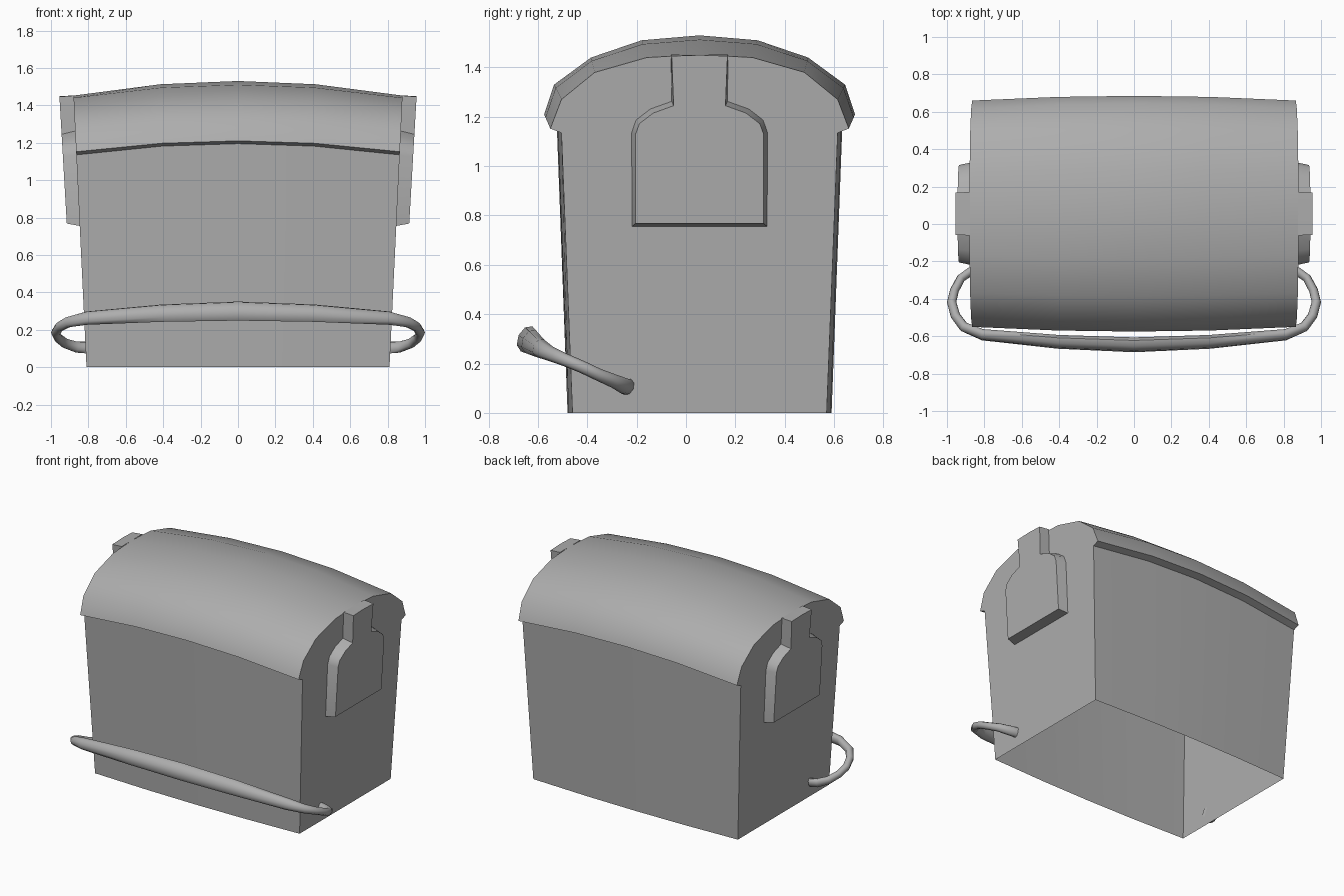
import bpy, bmesh, math
from mathutils import Vector

if "Cube" in bpy.data.objects:
    bpy.data.objects.remove(bpy.data.objects["Cube"])

CY = 0.055  # symmetry plane of the bin in y
grey = bpy.data.materials.new("dark_grey")
grey.diffuse_color = (0.42, 0.42, 0.42, 1)
grey.use_nodes = True
grey.node_tree.nodes["Principled BSDF"].inputs["Base Color"].default_value = grey.diffuse_color


def wall_x(z):
    return 0.81 + 0.048 * z


def finish(name, bm, angle=40):
    bmesh.ops.remove_doubles(bm, verts=bm.verts, dist=1e-5)
    bmesh.ops.recalc_face_normals(bm, faces=bm.faces)
    me = bpy.data.meshes.new(name)
    bm.to_mesh(me)
    bm.free()
    me.materials.append(grey)
    ob = bpy.data.objects.new(name, me)
    bpy.context.collection.objects.link(ob)
    bpy.ops.object.select_all(action='DESELECT')
    ob.select_set(True)
    bpy.context.view_layer.objects.active = ob
    bpy.ops.object.shade_smooth_by_angle(angle=math.radians(angle))
    return ob


def loft(name, half, skip=()):
    """half: (end offset, end z, middle offset, middle z) from front edge to the ridge."""
    prof = [(CY - a, b, CY - c, d) for a, b, c, d in half]
    prof += [(CY + a, b, CY + c, d) for a, b, c, d in reversed(half) if a > 0]
    bm = bmesh.new()
    rings = []
    for t in (-1, -0.47, 0, 0.47, 1):
        k = t * t
        rings.append([bm.verts.new((t * wall_x(b), c + (a - c) * k, d + (b - d) * k))
                      for a, b, c, d in prof])
    for r, s in zip(rings, rings[1:]):
        for i in range(len(prof) - 1):
            if i not in skip:
                bm.faces.new((r[i], r[i + 1], s[i + 1], s[i]))
    bm.faces.new(rings[0])
    bm.faces.new(rings[-1])
    return finish(name, bm)


# Tapered body, open at the bottom and under the lid
loft("body", [(0.515, 0, 0.535, 0), (0.56, 1.14, 0.58, 1.20)], skip=(1,))

# Domed lid with overhanging lip
loft("lid", [(0.56, 1.135, 0.58, 1.195), (0.605, 1.152, 0.63, 1.21),
             (0.56, 1.27, 0.59, 1.33), (0.425, 1.38, 0.44, 1.44),
             (0.215, 1.44, 0.235, 1.51), (0, 1.452, 0, 1.53)])

# Side lifting pockets: (base offset, base z, face offset, face z)
POCKET = [(0.274, 0.755, 0.260, 0.768), (0.276, 1.135, 0.260, 1.128),
          (0.258, 1.187, 0.244, 1.172), (0.200, 1.232, 0.188, 1.215),
          (0.113, 1.263, 0.105, 1.245),
          (0.116, 1.452, 0.113, 1.446), (0, 1.452, 0, 1.450)]
pts = [(CY - a, b, CY - c, d) for a, b, c, d in POCKET]
pts += [(CY + a, b, CY + c, d) for a, b, c, d in reversed(POCKET) if a > 0]
for side, label in ((1, "right"), (-1, "left")):
    bm = bmesh.new()
    base = [bm.verts.new((side * (wall_x(b) - 0.002), a, b)) for a, b, c, d in pts]
    face = [bm.verts.new((side * (0.915 + (d - 0.76) * 0.058), c, d)) for a, b, c, d in pts]
    for i in range(len(pts)):
        j = (i + 1) % len(pts)
        bm.faces.new((base[i], base[j], face[j], face[i]))
    bm.faces.new(face)
    ob = finish("pocket_" + label, bm)
    # open shell: make sure it faces outward
    big = max(ob.data.polygons, key=lambda p: p.area)
    if big.normal.x * side < 0:
        ob.data.flip_normals()

# Front bar: x, y, z, in-plane radius, out-of-plane radius
BAR = [(0.815, -0.235, 0.105, 0.024, 0.034), (0.865, -0.248, 0.108, 0.024, 0.033),
       (0.925, -0.290, 0.128, 0.024, 0.028), (0.960, -0.355, 0.155, 0.024, 0.025),
       (0.975, -0.418, 0.185, 0.025, 0.025), (0.955, -0.490, 0.215, 0.026, 0.026),
       (0.910, -0.550, 0.240, 0.028, 0.030), (0.810, -0.592, 0.262, 0.029, 0.039),
       (0.405, -0.630, 0.289, 0.034, 0.051), (0, -0.646, 0.300, 0.036, 0.056)]
path = BAR + [(-p[0],) + p[1:] for p in reversed(BAR[:-1])]
up = Vector((0, 0.42, 0.91)).normalized()
bm = bmesh.new()
rings = []
SIDES = 8
for i, p in enumerate(path):
    a = Vector(path[max(i - 1, 0)][:3])
    b = Vector(path[min(i + 1, len(path) - 1)][:3])
    t = (b - a).normalized()
    n = t.cross(up).normalized()
    u = n.cross(t)
    rings.append([bm.verts.new(Vector(p[:3]) + n * p[3] * math.cos(w) + u * p[4] * math.sin(w))
                  for w in (2 * math.pi * k / SIDES for k in range(SIDES))])
for r, s in zip(rings, rings[1:]):
    for k in range(SIDES):
        m = (k + 1) % SIDES
        bm.faces.new((r[k], r[m], s[m], s[k]))
bm.faces.new(rings[0])
bm.faces.new(rings[-1])
finish("front_bar", bm, 60)
